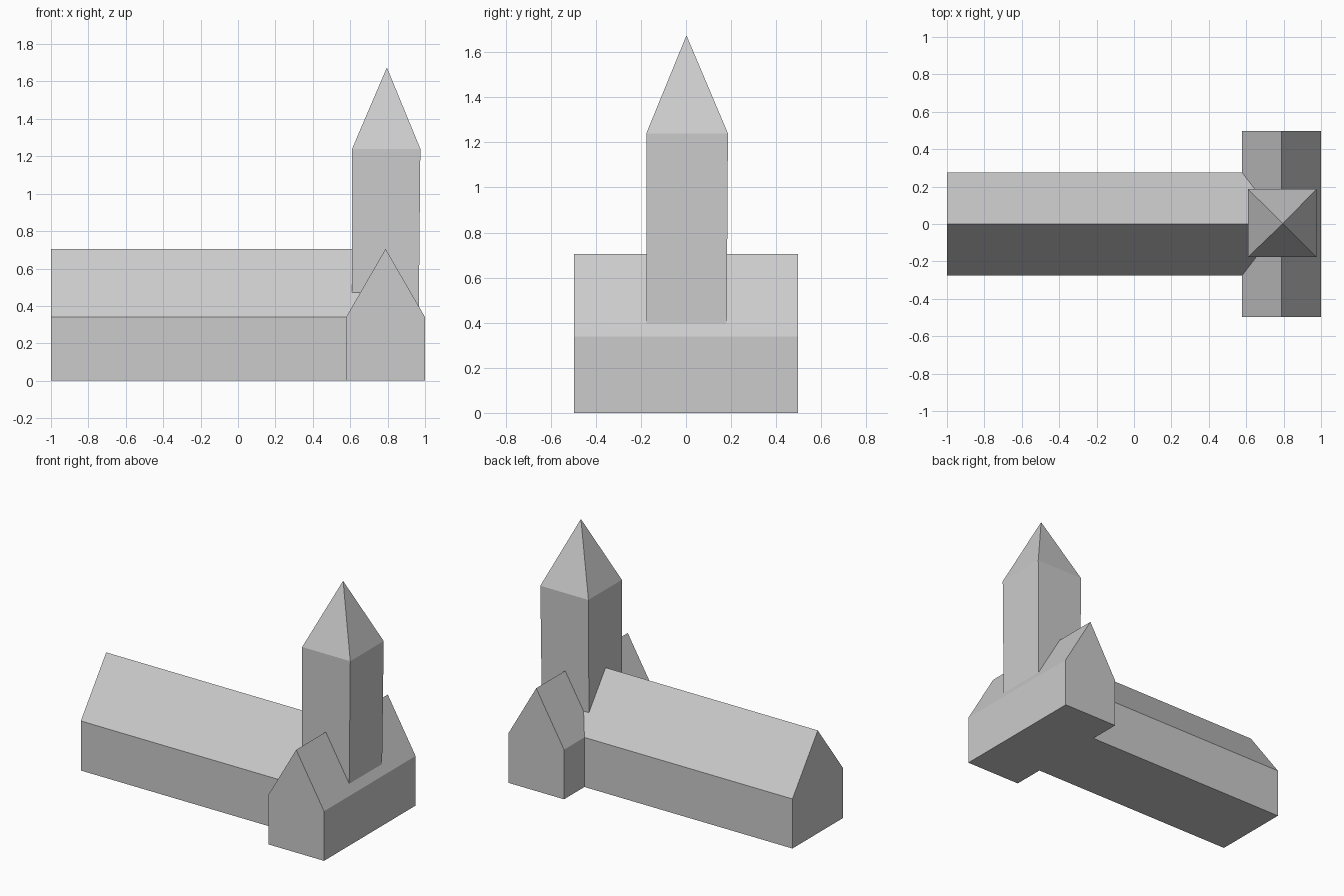
import bpy
import bmesh
from mathutils import Vector

if "Cube" in bpy.data.objects:
    bpy.data.objects.remove(bpy.data.objects["Cube"])

EAVE, RIDGE = 0.34, 0.705


def finish(name, bm):
    bmesh.ops.recalc_face_normals(bm, faces=bm.faces[:])
    mesh = bpy.data.meshes.new(name)
    bm.to_mesh(mesh)
    bm.free()
    obj = bpy.data.objects.new(name, mesh)
    bpy.context.collection.objects.link(obj)
    return obj


def gabled_hall(name, start, along, across, half_width):
    """Extrude a house-shaped gable profile along a direction."""
    bm = bmesh.new()
    side, up = Vector(across) * half_width, Vector((0, 0, 1))
    start = Vector(start)
    profile = [(-1, 0), (1, 0), (1, EAVE), (0, RIDGE), (-1, EAVE)]
    gable = bm.faces.new([bm.verts.new(start + side * s + up * z) for s, z in profile])
    ext = bmesh.ops.extrude_face_region(bm, geom=[gable], use_keep_orig=True)
    moved = [v for v in ext["geom"] if isinstance(v, bmesh.types.BMVert)]
    bmesh.ops.translate(bm, verts=moved, vec=along)
    return finish(name, bm)


def ring(bm, x0, x1, y0, y1, z):
    return [bm.verts.new((x, y, z)) for x, y in ((x0, y0), (x1, y0), (x1, y1), (x0, y1))]


# Long nave, running under the transept ridge
gabled_hall("nave", (-1, 0, 0), (1.79, 0, 0), (0, 1, 0), 0.275)

# Cross transept
gabled_hall("transept", (0.789, -0.496, 0), (0, 0.992, 0), (1, 0, 0), 0.211)

# Tower with a very slight taper, and its pyramid spire
bm = bmesh.new()
bottom = ring(bm, 0.61, 0.966, -0.176, 0.18, 0.3)
top = ring(bm, 0.61, 0.975, -0.176, 0.186, 1.24)
apex = bm.verts.new((0.796, 0.002, 1.675))
bm.faces.new(bottom)
for i in range(4):
    j = (i + 1) % 4
    bm.faces.new((bottom[i], bottom[j], top[j], top[i]))
    bm.faces.new((top[i], top[j], apex))
finish("tower_with_spire", bm)
